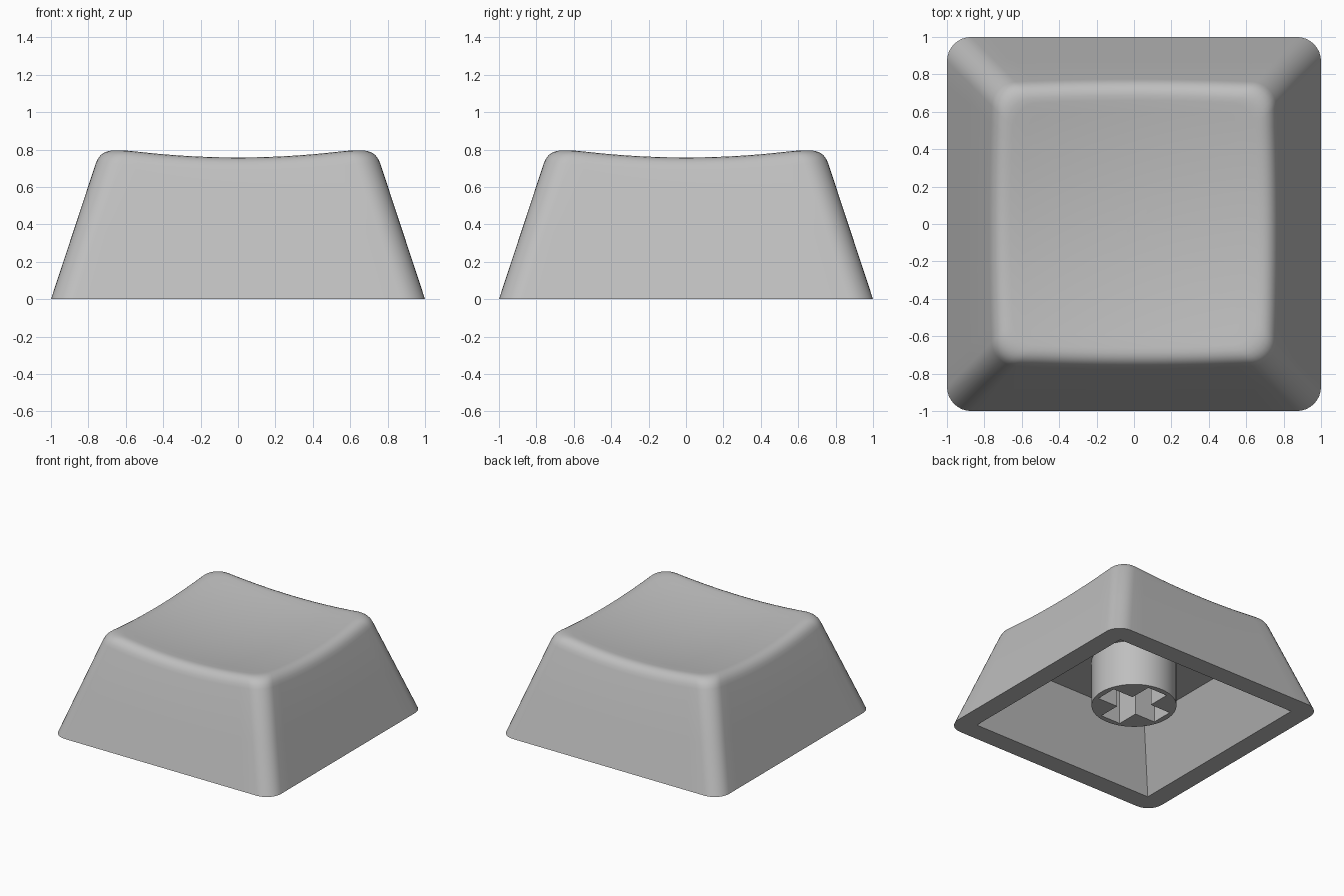
import bpy, bmesh, math
from mathutils import Vector

if "Cube" in bpy.data.objects:
    bpy.data.objects.remove(bpy.data.objects["Cube"])

TAPER = 0.33          # inward lean of the outer walls per unit of height
CORNER = 0.13         # plan radius of the corners
FILLET = 0.085        # size of the rounded top edge
CEILING = 0.49        # height of the hollow's ceiling

plastic = bpy.data.materials.new("grey plastic")
plastic.diffuse_color = (0.52, 0.52, 0.52, 1)
plastic.use_nodes = True
plastic.node_tree.nodes["Principled BSDF"].inputs["Base Color"].default_value = plastic.diffuse_color


def dish(x, y):
    """Height of the scooped top surface."""
    return 0.706 + 0.114 * (x * x + y * y)


def rounded_square(half, side_steps=14, corner_steps=8):
    """Plan outline, counter-clockwise, with subdivided straight sides."""
    pts, c = [], half - CORNER
    for q in range(4):
        turn = q * math.pi / 2
        loop = [(half, -c + 2 * c * i / side_steps) for i in range(side_steps)]
        for i in range(corner_steps):
            a = math.pi / 2 * i / corner_steps
            loop.append((c + CORNER * math.cos(a), c + CORNER * math.sin(a)))
        for x, y in loop:
            pts.append((x * math.cos(turn) - y * math.sin(turn),
                        x * math.sin(turn) + y * math.cos(turn)))
    return pts


def add_ring(bm, pts):
    return [bm.verts.new(p) for p in pts]


def bridge(bm, a, b):
    for i in range(len(a)):
        j = (i + 1) % len(a)
        bm.faces.new((a[i], a[j], b[j], b[i]))


def fill_between(bm, outer, inner):
    """Flat face between two closed loops."""
    edges = []
    for loop in (outer, inner):
        for i in range(len(loop)):
            pair = (loop[i], loop[(i + 1) % len(loop)])
            edges.append(bm.edges.get(pair) or bm.edges.new(pair))
    bmesh.ops.triangle_fill(bm, edges=edges, use_beauty=True, normal=(0, 0, -1))


def finish(bm, name, angle):
    bmesh.ops.recalc_face_normals(bm, faces=bm.faces[:])
    mesh = bpy.data.meshes.new(name)
    bm.to_mesh(mesh)
    bm.free()
    mesh.materials.append(plastic)
    obj = bpy.data.objects.new(name, mesh)
    bpy.context.collection.objects.link(obj)
    bpy.ops.object.select_all(action='DESELECT')
    obj.select_set(True)
    bpy.context.view_layer.objects.active = obj
    bpy.ops.object.shade_smooth_by_angle(angle=math.radians(angle))


def build_cap():
    bm = bmesh.new()
    base = rounded_square(1.0)
    n = len(base)

    # Each outline point climbs the leaning wall, rolls over the edge, enters the dish
    columns = []
    for i in range(n):
        z = 0.78
        for _ in range(12):                       # where wall meets dish
            x, y = rounded_square(1 - TAPER * z)[i]
            z = dish(x, y)
        low_z = z - FILLET
        lx, ly = rounded_square(1 - TAPER * low_z)[i]
        ix, iy = rounded_square(1 - TAPER * z - FILLET)[i]
        low, tip = Vector((lx, ly, low_z)), Vector((x, y, z))
        crest = Vector((ix, iy, dish(ix, iy)))
        col = [Vector((*base[i], 0)).lerp(low, t) for t in (0, 0.5, 1)]
        for s in range(1, 7):
            t = s / 6
            col.append(low * (1 - t) ** 2 + tip * 2 * t * (1 - t) + crest * t * t)
        for s in range(1, 10):
            f = 1 - s / 10
            col.append(Vector((ix * f, iy * f, dish(ix * f, iy * f))))
        columns.append(col)
    rings = [add_ring(bm, [c[k] for c in columns]) for k in range(len(columns[0]))]
    for a, b in zip(rings, rings[1:]):
        bridge(bm, a, b)
    centre = bm.verts.new((0, 0, dish(0, 0)))
    for i in range(n):
        bm.faces.new((rings[-1][i], rings[-1][(i + 1) % n], centre))

    # Hollow underside with sharp corners
    square = ((1, -1), (1, 1), (-1, 1), (-1, -1))
    opening = add_ring(bm, [(x * 0.84, y * 0.84, 0) for x, y in square])
    roof = add_ring(bm, [(x * 0.62, y * 0.62, CEILING) for x, y in square])
    bridge(bm, opening, roof)
    bm.faces.new(roof)
    fill_between(bm, rings[0], opening)
    finish(bm, "cap_shell", 35)


def build_stem():
    bm = bmesh.new()
    bottom, radius, arm, w = 0.11, 0.32, 0.275, 0.09
    circle = [(radius * math.cos(a), radius * math.sin(a))
              for a in (math.tau * i / 64 for i in range(64))]
    # Cross-shaped socket outline
    cross = []
    for q in range(4):
        c, s = round(math.cos(q * math.pi / 2)), round(math.sin(q * math.pi / 2))
        for x, y in ((arm, -w), (arm, w), (w, w)):
            cross.append((x * c - y * s, x * s + y * c))
    loops = []
    for outline in (circle, cross):
        lo = add_ring(bm, [(x, y, bottom) for x, y in outline])
        hi = add_ring(bm, [(x, y, CEILING) for x, y in outline])
        bridge(bm, lo, hi)
        loops.append(lo)
    fill_between(bm, *loops)
    finish(bm, "stem", 35)


build_cap()
build_stem()
